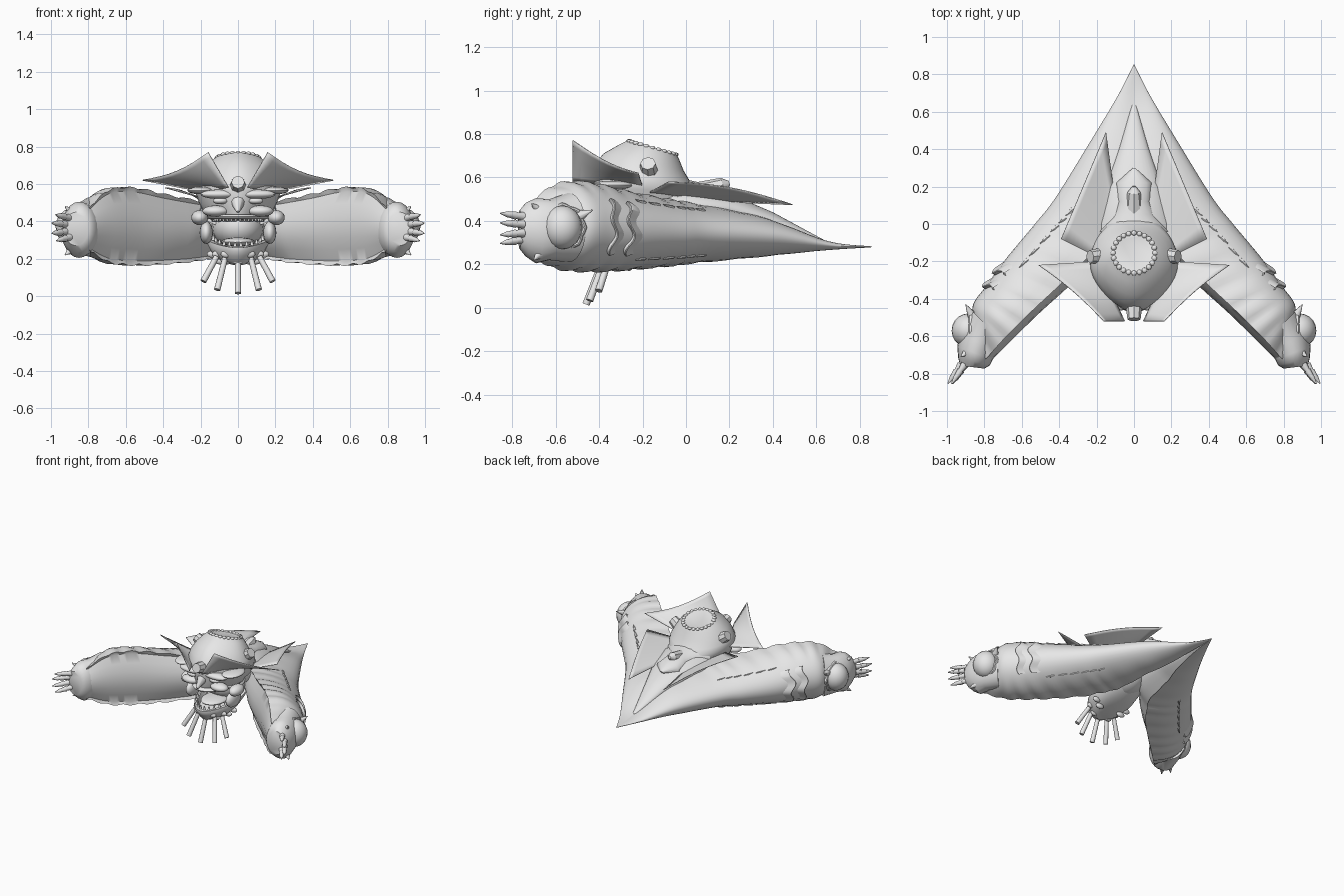
import bpy, bmesh
from math import sin, cos, pi, radians
from mathutils import Vector as V, Matrix

cube = bpy.data.objects.get("Cube")
if cube:
    bpy.data.objects.remove(cube, do_unlink=True)

stone = bpy.data.materials.new("pale_grey")
stone.use_nodes = True
grey = (0.8, 0.8, 0.8, 1)
stone.diffuse_color = grey
stone.node_tree.nodes["Principled BSDF"].inputs["Base Color"].default_value = grey
parts = []


def finish(name, bm, mirror=False, thick=0):
    if not thick:
        bmesh.ops.recalc_face_normals(bm, faces=bm.faces)
    me = bpy.data.meshes.new(name)
    bm.to_mesh(me)
    bm.free()
    ob = bpy.data.objects.new(name, me)
    me.materials.append(stone)
    bpy.context.collection.objects.link(ob)
    if thick:
        m = ob.modifiers.new("thickness", "SOLIDIFY")
        m.thickness, m.offset = thick, 0
    if mirror:
        ob.modifiers.new("mirror", "MIRROR")
    parts.append(ob)


def skin(bm, rows, closed=True, cap=True):
    vs = [[bm.verts.new(p) for p in r] for r in rows]
    n = len(vs[0])
    for a, b in zip(vs, vs[1:]):
        for j in range(n if closed else n - 1):
            k = (j + 1) % n
            bm.faces.new((a[j], a[k], b[k], b[j]))
    if closed and cap:
        bm.faces.new(vs[0])
        bm.faces.new(vs[-1])


def oval(c, u, v, n=32):
    c, u, v = V(c), V(u), V(v)
    return [c + u * cos(2 * pi * i / n) + v * sin(2 * pi * i / n) for i in range(n)]


def head_ring(rx, front, back, zf, zb):
    # Egg-shaped ring, narrower towards the face
    ring = oval((0, (front + back) / 2, (zf + zb) / 2), (rx, 0, 0),
                (0, (back - front) / 2, (zb - zf) / 2), 40)
    for p in ring:
        f = max(0, ((front + back) / 2 - p.y) / (back - front) * 2)
        p.x *= 1 - .25 * f * f
    return ring


def loft(name, rings, mirror=False):
    bm = bmesh.new()
    skin(bm, rings)
    finish(name, bm, mirror)


def balls(name, items, mirror=False):
    bm = bmesh.new()
    for c, s in items:
        m = Matrix.Translation(c) @ Matrix.Diagonal((*s, 1))
        bmesh.ops.create_uvsphere(bm, u_segments=20, v_segments=12, radius=1, matrix=m)
    finish(name, bm, mirror)


def cones(name, items, mirror=False, n=10):
    bm = bmesh.new()
    for a, b, r0, r1 in items:
        a, b = V(a), V(b)
        m = Matrix.Translation((a + b) / 2) @ (b - a).to_track_quat("Z", "Y").to_matrix().to_4x4()
        bmesh.ops.create_cone(bm, cap_ends=True, segments=n, radius1=r0, radius2=r1,
                              depth=(b - a).length, matrix=m)
    finish(name, bm, mirror)


# Wing stations: outer x, y, inner x, y, bottom z, top z
stations = [(0, .855, 0, .84, .278, .284), (.09, .68, 0, .62, .265, .31),
            (.24, .43, 0, .3, .237, .42), (.42, .14, .05, 0, .21, .48),
            (.53, 0, .18, -.13, .195, .5), (.68, -.18, .36, -.32, .18, .535),
            (.79, -.33, .52, -.48, .175, .57), (.86, -.43, .66, -.63, .19, .56),
            (.86, -.53, .78, -.76, .25, .47)]
LAST = len(stations) - 1


def station(t):
    i = min(int(t), LAST - 1)
    f = t - i
    p, q, r, s = (stations[max(0, min(LAST, i + k))] for k in (-1, 0, 1, 2))
    return [b + .5 * f * (c - a + f * (2 * a - 5 * b + 4 * c - d + f * (3 * (b - c) + d - a)))
            for a, b, c, d in zip(p, q, r, s)]


def lips(t):
    # How far the lower and upper lips are set back from the inner line
    return (max(.3 * max(0, 1 - abs(t - 2.2) / 2.6), .16 * max(0, t - 3) / 5),
            .16 * max(0, t - 3) / 5)


def shell_point(t, ang, grow=0):
    ox, oy, ix, iy, lo, hi = station(t)
    o, i = V((ox, oy, 0)), V((ix, iy, 0))
    h = (hi - lo) / 2
    c, s = max(0, cos(ang)) ** .8, sin(ang)
    back = lips(t)[1 if s > 0 else 0] * abs(s)
    scallop = 1 + .07 * abs(sin(t * pi * 1.7)) * max(0, abs(s) - .7) / .3 * min(1, t / 4)
    p = i + (o - i) * (c + back * (1 - c))
    p.z = (lo + hi) / 2 + h * s * scallop
    return p + ((o - i).normalized() * cos(ang) + V((0, 0, s))) * grow


def wing_ring(t):
    ring = [shell_point(t, pi / 2 - pi * k / 18) for k in range(19)]
    ox, oy, ix, iy, lo, hi = station(t)
    low, high = lips(t)
    for k in range(7):
        w = k / 6
        f = low + (high - low) * w + .03 - .15 * sin(pi * w)
        z = (lo + hi) / 2 + (w - .5) * (hi - lo) * .93
        ring.append(V((max(0, ix + (ox - ix) * f), iy + (oy - iy) * f, z)))
    return ring


loft("wing_arm", [wing_ring(LAST * k / 72) for k in range(73)], True)

# Wavy raised bands around the outer forearm
bm = bmesh.new()
for t0 in (5.45, 6.0):
    rows = []
    for dt, g in ((-.25, 0), (0, .02), (.03, .018), (.03, -.01)):
        rows.append([shell_point(t0 + dt + .09 * sin(a * 9), a, g)
                     for a in (radians(38 - 76 * k / 40) for k in range(41))])
    skin(bm, rows, closed=False)
finish("forearm_band", bm, True)

# Rows of small barbs along each wing
barbs = []
for t in (3.1, 3.45, 3.8, 4.15, 4.5, 4.85):
    for a in (radians(48), radians(-48)):
        barbs.append((shell_point(t, a, -.008), shell_point(t + .25, a, .006), .014, .002))
cones("wing_barb", barbs, True, 6)

# Paw with ball joint, collar and segmented claws
loft("paw", [oval(c, u, (0, 0, v), 24) for c, u, v in (
    ((.79, -.54, .37), (.08, .08, 0), .16), ((.83, -.63, .36), (.1, .05, 0), .14),
    ((.85, -.69, .355), (.095, .035, 0), .15), ((.855, -.735, .36), (.085, .02, 0), .125),
    ((.865, -.765, .36), (.065, .008, 0), .09))], True)
balls("ball_joint", [((.885, -.57, .37), (.09, .092, .1))], True)
bm = bmesh.new()
rings = []
for k in range(32):
    a = 2 * pi * k / 32
    r = .1 + .005 * cos(a * 8)
    rings.append(oval((.87, -.57 + cos(a) * r, .37 + sin(a) * r),
                      (.015, 0, 0), (0, cos(a) * .01, sin(a) * .01), 8))
skin(bm, rings + rings[:1], cap=False)
finish("joint_collar", bm, True)
cones("paw_spur", [((.86, -.5, .42), (.9, -.43, .45), .03, .002),
                   ((.89, -.67, .25), (.925, -.7, .22), .025, .002),
                   ((.89, -.68, .45), (.925, -.71, .48), .025, .002)], True)
claws = []
for x, z, dz in ((.905, .42, .01), (.925, .385, .004), (.925, .345, -.006), (.9, .315, -.012)):
    p = V((x, -.75, z))
    step = V((.023, -.034, dz / 2))
    for k, r in enumerate((.021, .019, .015)):
        claws.append((p + step * k, p + step * (k + 1.05), r, r * .65 if k < 2 else .003))
cones("claw", claws, True)

# Central back ridge joining the wings
loft("back_ridge", [oval((0, y, z), (u, 0, 0), (0, 0, v)) for y, z, u, v in (
    (.64, .3, .01, .01), (.4, .4, .08, .04), (.2, .455, .15, .07),
    (0, .47, .21, .09), (-.2, .46, .2, .1))])
loft("nape", [oval((0, y, .5), (u, 0, 0), (0, 0, v), 16) for y, u, v in (
    (-.04, .19, .1), (.05, .115, .08), (.12, .09, .07), (.22, .095, .05), (.3, .006, .006))])

# Skull with a tilted, scalloped crown
loft("skull", [head_ring(*r) for r in (
    (.13, -.43, .05, .41, .38), (.18, -.45, .06, .45, .43), (.205, -.45, .06, .5, .48),
    (.225, -.47, .05, .56, .53), (.235, -.46, .04, .6, .55), (.225, -.43, .02, .65, .58),
    (.19, -.38, -.01, .71, .63), (.15, -.31, -.03, .75, .68), (.115, -.265, -.045, .772, .71),
    (.1, -.25, -.055, .768, .705))])
rim = (2 * pi * k / 24 for k in range(24))
balls("crown_bump", [((.112 * cos(a), -.155 + .107 * sin(a), .736 - .031 * sin(a)),
                      (.014, .014, .01)) for a in rim])
cones("side_knob", [((.17, -.17, .62), (.235, -.175, .665), .045, .035)], True, 8)
cones("front_knob", [((0, -.4, .58), (0, -.51, .61), .05, .035)], False, 8)
cones("rear_knob", [((0, .06, .53), (0, .17, .565), .05, .035),
                    ((0, .17, .565), (0, .2, .575), .035, .01)], False, 8)

# Face
balls("brow", [((.1, -.42, .545), (.1, .045, .025)), ((.2, -.34, .565), (.07, .1, .02))], True)
balls("eye", [((.095, -.425, .51), (.04, .025, .018))], True)
balls("cheek", [((.12, -.4, .455), (.07, .05, .03)), ((.205, -.31, .42), (.045, .07, .04)),
                ((.17, -.3, .34), (.035, .08, .06))], True)
cones("nose", [((0, -.42, .515), (0, -.5, .45), .045, .008)])


def arc(rx, ry, cy, n):
    return [(rx * cos(a), cy - ry * sin(a)) for a in (pi * (k + .5) / n for k in range(n))]


loft("upper_lip", [oval((x, y, .425), (x * .1, (y + .2) * .1, 0), (0, 0, .013), 10)
                   for x, y in arc(.15, .25, -.2, 24)])
cones("upper_tooth", [((x, y, .42), (x, y, .398), .01, .004) for x, y in arc(.135, .235, -.2, 18)])
balls("throat", [((0, -.12, .37), (.14, .17, .12))])
balls("tongue", [((0, -.28, .29), (.09, .12, .025))])

# Lower jaw bowl with its rim sloping down to the front, teeth, scales and beard
loft("lower_jaw", [head_ring(*r) for r in (
    (.06, -.38, -.25, .165, .2), (.11, -.42, -.15, .185, .22), (.145, -.44, -.05, .215, .27),
    (.165, -.46, .02, .24, .33), (.165, -.46, .04, .26, .36), (.135, -.43, 0, .26, .36),
    (.12, -.41, -.05, .235, .3))])
cones("lower_tooth", [((x, y, .36 + y * .22), (x, y, .385 + y * .22), .01, .004)
                      for x, y in arc(.14, .235, -.2, 14)])
balls("jaw_scale", [((x, y, z), (.034, .016, .02)) for rx, ry, z, n in
                    ((.135, .225, .225, 7), (.1, .2, .19, 5)) for x, y in arc(rx, ry, -.2, n)])
beard = []
for a in (-62, -32, 0, 32, 62):
    s, c = sin(radians(a)), cos(radians(a))
    beard.append(((.13 * s, -.33 - .06 * c, .22 - .02 * c),
                  (.21 * s, -.35 - .11 * c, .135 - .119 * c), .015, .017))
cones("beard_strand", beard, n=12)


# Thin swept blades around the head
def blade(name, a, b, c, d, sag, n=8):
    a, b, c, d, sag = map(V, (a, b, c, d, sag))
    rows = []
    for i in range(n + 1):
        u = i / n
        rows.append([a.lerp(b, u).lerp(d.lerp(c, u), j / n) + sag * sin(pi * u) * (1 - j / n)
                     for j in range(n + 1)])
    bm = bmesh.new()
    skin(bm, rows, closed=False)
    finish(name, bm, True, .005)


blade("front_blade", (.16, -.52, .77), (.51, -.22, .62), (.2, -.2, .56), (.05, -.52, .58),
      (-.01, .01, -.025))
blade("rear_blade", (.15, .49, .475), (.39, -.08, .58), (.21, -.17, .53), (.1, .12, .49),
      (0, 0, .025))

bpy.ops.object.select_all(action="DESELECT")
for ob in parts:
    ob.select_set(True)
bpy.context.view_layer.objects.active = parts[0]
bpy.ops.object.shade_smooth_by_angle(angle=radians(40))
